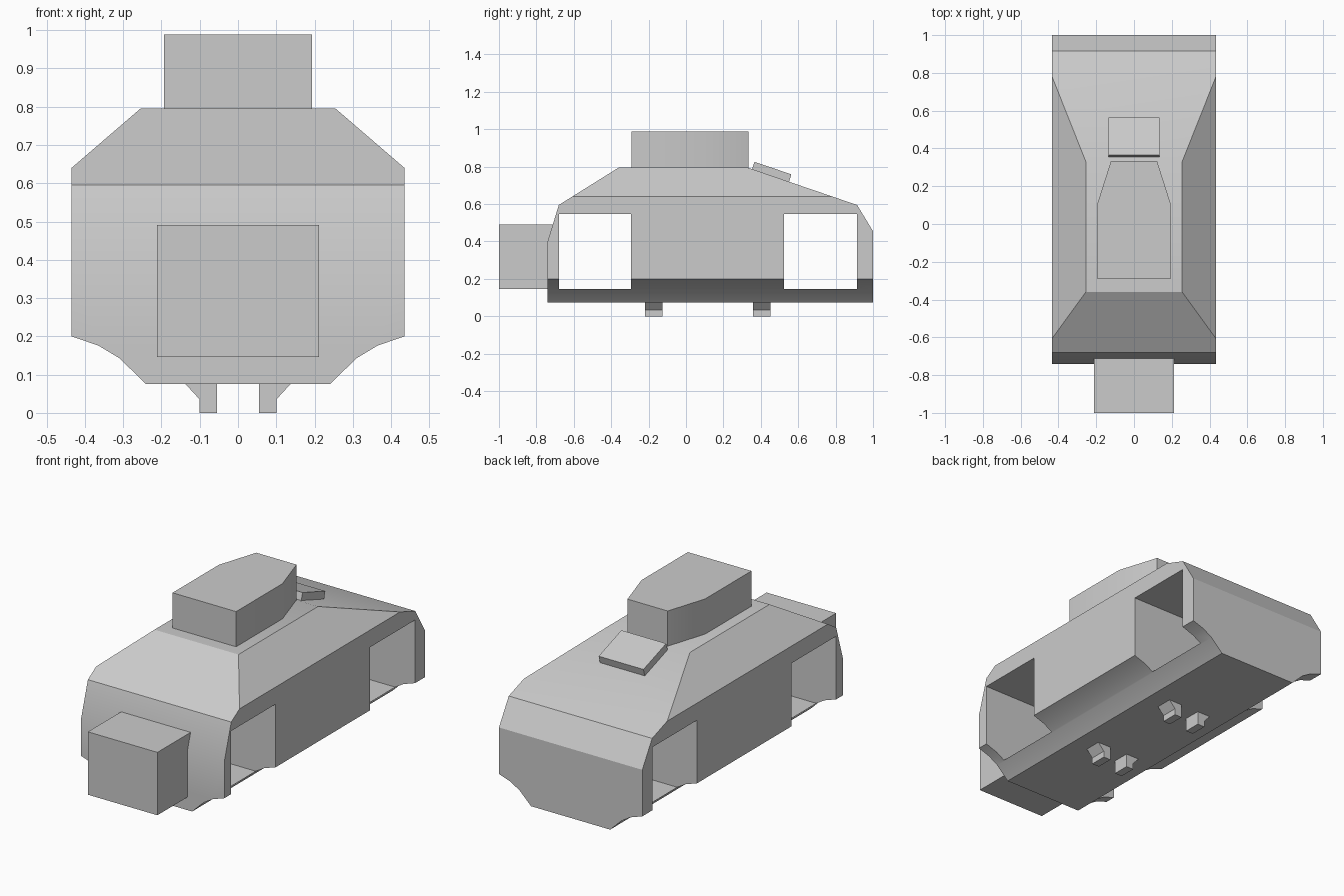
import bpy
import bmesh
from math import radians

if "Cube" in bpy.data.objects:
    bpy.data.objects.remove(bpy.data.objects["Cube"], do_unlink=True)

grey = bpy.data.materials.new("plain grey")
grey.use_nodes = True
grey.diffuse_color = (0.6, 0.6, 0.6, 1)
grey.node_tree.nodes["Principled BSDF"].inputs["Base Color"].default_value = (0.6, 0.6, 0.6, 1)


def prism(name, profile, axis, start, end):
    """Extrude a flat profile along one axis; the profile uses the other two axes in order."""
    def place(p, depth):
        co = list(p)
        co.insert("xyz".index(axis), depth)
        return co

    bm = bmesh.new()
    rings = [[bm.verts.new(place(p, d)) for p in profile] for d in (start, end)]
    for ring in rings:
        bm.faces.new(ring)
    count = len(profile)
    for i in range(count):
        j = (i + 1) % count
        bm.faces.new((rings[0][i], rings[0][j], rings[1][j], rings[1][i]))
    bmesh.ops.recalc_face_normals(bm, faces=bm.faces)
    mesh = bpy.data.meshes.new(name)
    bm.to_mesh(mesh)
    bm.free()
    mesh.materials.append(grey)
    obj = bpy.data.objects.new(name, mesh)
    bpy.context.collection.objects.link(obj)
    return obj


def mirrored(half):
    """Close a half outline by reflecting it across the first coordinate."""
    return half + [(-a, b) for a, b in reversed(half)]


def rect(a0, a1, b0, b1):
    return [(a0, b0), (a1, b0), (a1, b1), (a0, b1)]


def combine(target, tool, operation):
    """Apply a boolean and discard the tool."""
    mod = target.modifiers.new("cut", "BOOLEAN")
    mod.operation, mod.object, mod.solver = operation, tool, "EXACT"
    graph = bpy.context.evaluated_depsgraph_get()
    mesh = bpy.data.meshes.new_from_object(target.evaluated_get(graph))
    target.modifiers.clear()
    target.data = mesh
    bpy.data.objects.remove(tool, do_unlink=True)


# Hull: side outline trimmed by the cross-section
hull = prism("hull", [(-0.74, 0), (-0.74, 0.4), (-0.68, 0.595), (-0.36, 0.795),
                      (0.33, 0.795), (0.915, 0.595), (1, 0.455), (1, 0)],
             "x", -0.6, 0.6)
section = mirrored([(0.24, 0.075), (0.31, 0.143), (0.365, 0.176), (0.435, 0.2),
                    (0.435, 0.64), (0.191, 0.85)])
combine(hull, prism("section_cutter", section, "y", -1.2, 1.2), "INTERSECT")

# Wheel openings run straight through the hull
for y0, y1 in ((-0.68, -0.295), (0.525, 0.913)):
    combine(hull, prism("well_cutter", rect(y0, y1, 0.146, 0.546), "x", -0.7, 0.7), "DIFFERENCE")

# Turret, nose box and sloping rear hatch
turret = prism("turret", mirrored([(0.193, -0.292), (0.193, 0.11), (0.122, 0.333)]),
               "z", 0.785, 0.988)
nose_box = prism("nose_box", rect(-0.211, 0.211, 0.146, 0.491), "y", -1, -0.7)
hatch = prism("rear_hatch", [(0.352, 0.782), (0.366, 0.826), (0.563, 0.759), (0.55, 0.714)],
              "x", -0.136, 0.136)
parts = [hull, turret, nose_box, hatch]

# Small feet under the belly, flared outwards at the top
for side, s in (("left", 1), ("right", -1)):
    for end, y in (("front", -0.173), ("rear", 0.405)):
        foot = [(0.055, 0), (0.1, 0), (0.1, 0.035), (0.137, 0.075), (0.055, 0.075)]
        parts.append(prism(f"{end}_{side}_foot", [(s * x, z) for x, z in foot],
                           "y", y - 0.047, y + 0.047))

# Soften only the shallow edges
bpy.ops.object.select_all(action="DESELECT")
for part in parts:
    part.select_set(True)
bpy.context.view_layer.objects.active = hull
bpy.ops.object.shade_smooth_by_angle(angle=radians(30))
